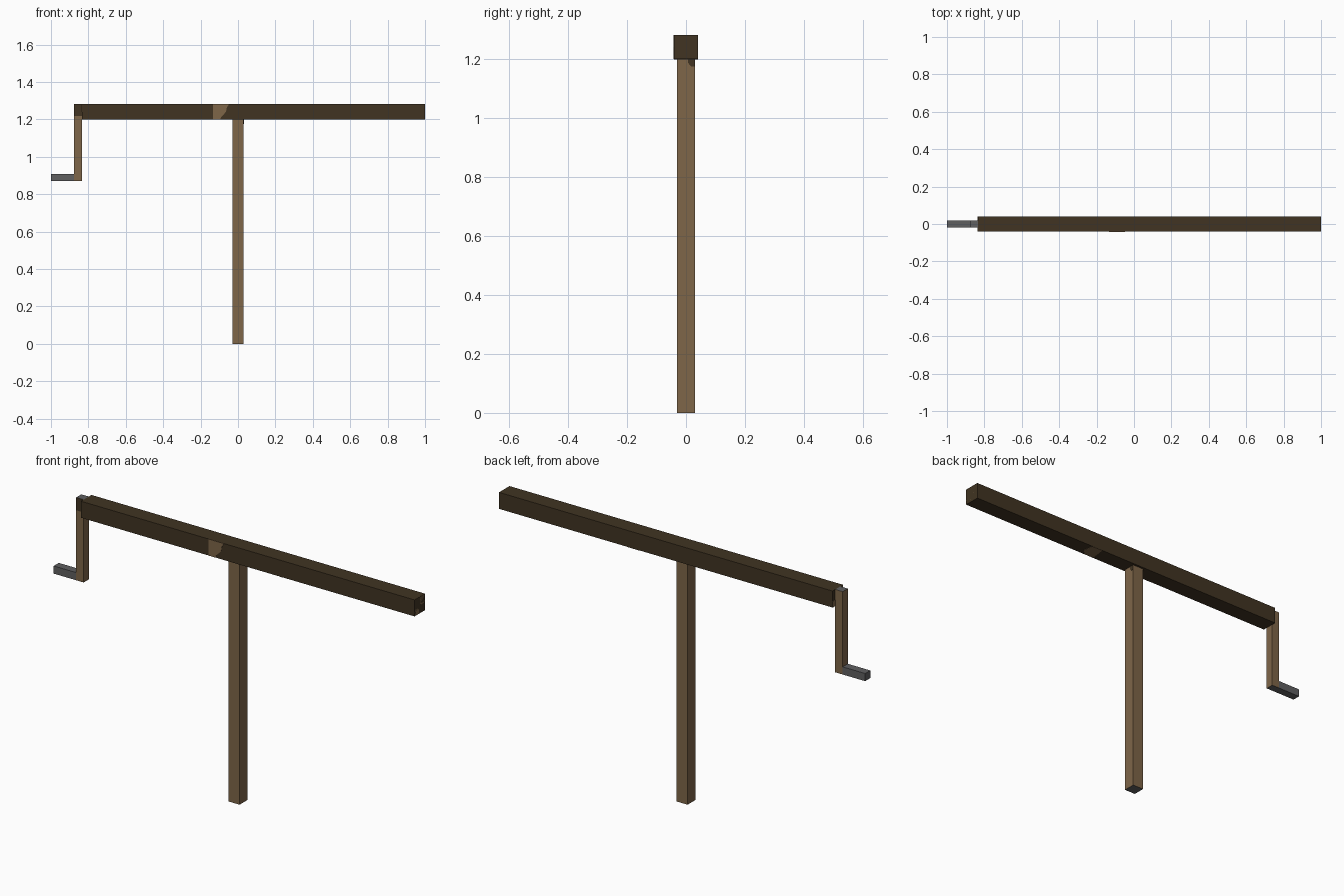
import bpy, bmesh
from mathutils import Vector

if "Cube" in bpy.data.objects:
    bpy.data.objects.remove(bpy.data.objects["Cube"])


def make_mat(name, rgb):
    m = bpy.data.materials.new(name)
    m.diffuse_color = (*rgb, 1)
    m.use_nodes = True
    m.node_tree.nodes["Principled BSDF"].inputs["Base Color"].default_value = m.diffuse_color
    return m


LIGHT = make_mat("light wood", (0.21, 0.133, 0.066))
DARK = make_mat("dark bark", (0.052, 0.034, 0.016))
GREY = make_mat("grey iron", (0.115, 0.115, 0.118))


def finish(name, bm, mats):
    bmesh.ops.recalc_face_normals(bm, faces=bm.faces)
    me = bpy.data.meshes.new(name)
    bm.to_mesh(me)
    bm.free()
    for m in mats:
        me.materials.append(m)
    ob = bpy.data.objects.new(name, me)
    bpy.context.collection.objects.link(ob)
    return ob


def box(name, lo, hi, mats, rule=None, cut_z=None):
    """Box between two corners; rule(normal, centre) picks the material."""
    lo, hi = Vector(lo), Vector(hi)
    bm = bmesh.new()
    bmesh.ops.create_cube(bm, size=1)
    for v in bm.verts:
        v.co = (lo + hi) / 2 + Vector(a * b for a, b in zip(v.co, hi - lo))
    if cut_z:
        bmesh.ops.bisect_plane(bm, geom=bm.verts[:] + bm.edges[:] + bm.faces[:],
                               plane_co=(0, 0, cut_z), plane_no=(0, 0, 1))
    bm.normal_update()
    if rule:
        for f in bm.faces:
            f.material_index = rule(f.normal, f.calc_center_median())
    return finish(name, bm, mats)


def plate(name, pts, out, mat):
    """Very thin painted patch standing 0.001 off a face."""
    bm = bmesh.new()
    f = bm.faces.new([bm.verts.new(p) for p in pts])
    r = bmesh.ops.extrude_face_region(bm, geom=[f])
    top = [g for g in r["geom"] if isinstance(g, bmesh.types.BMVert)]
    bmesh.ops.translate(bm, verts=top, vec=Vector(out) * 0.001)
    return finish(name, bm, [mat])


W = 0.041                      # half width of the beam
Z0, Z1 = 1.2, 1.282            # beam bottom and top
X0, X1 = -0.835, 1.0           # beam ends

# Upright post with grey foot
box("post", (-0.03, -0.03, 0), (0.03, 0.03, Z0), [LIGHT, GREY],
    lambda n, c: int(abs(n.z) > 0.5))

# Horizontal drum beam
box("beam", (X0, -W, Z0), (X1, W, Z1), [DARK])

# Crank arm: grey ends, dark top section on the front
box("crank_arm", (-0.876, -0.02, 0.87), (X0, 0.02, Z1), [LIGHT, GREY, DARK],
    lambda n, c: 1 if abs(n.z) > 0.5 else (2 if n.y < -0.5 and c.z > 1.218 else 0),
    cut_z=1.218)

# Crank handle
box("crank_handle", (-1.0, -0.02, 0.87), (-0.876, 0.02, 0.908), [GREY])

# Bare wood patches on the front and underside of the beam
front = [(-0.134, Z0), (-0.095, Z0), (-0.09, 1.212), (-0.064, 1.24),
         (-0.06, 1.262), (-0.048, Z1), (-0.134, Z1)]
plate("front_patch", [(x, -W, z) for x, z in front], (0, -1, 0), LIGHT)
under = [(0.22, -0.035), (0.27, -W), (0.30, -0.01), (0.29, W), (0.23, W)]
plate("under_patch", [(x, y, Z0) for x, y in under], (0, 0, -1), LIGHT)

# Bare wood patches on both beam ends
upper = [(0, Z1), (0, 1.252), (0.012, 1.24), (W, 1.24), (W, Z1)]
lower = [(-W, Z0), (-0.007, Z0), (-0.007, 1.222), (-0.016, 1.231), (-W, 1.231)]
for side, x, s in (("right", X1 - 0.001, 1), ("left", X0, -1)):
    for part, pts in (("upper", upper), ("lower", lower)):
        plate(f"{side}_end_{part}_patch", [(x, s * y, z) for y, z in pts],
              (s, 0, 0), LIGHT)

# Dark knot at the top of the post
knot = [(0.007, Z0), (0.007, 1.187), (0.017, 1.175), (0.03, 1.175), (0.03, Z0)]
plate("post_knot", [(0.03, y, z) for y, z in knot], (1, 0, 0), DARK)
